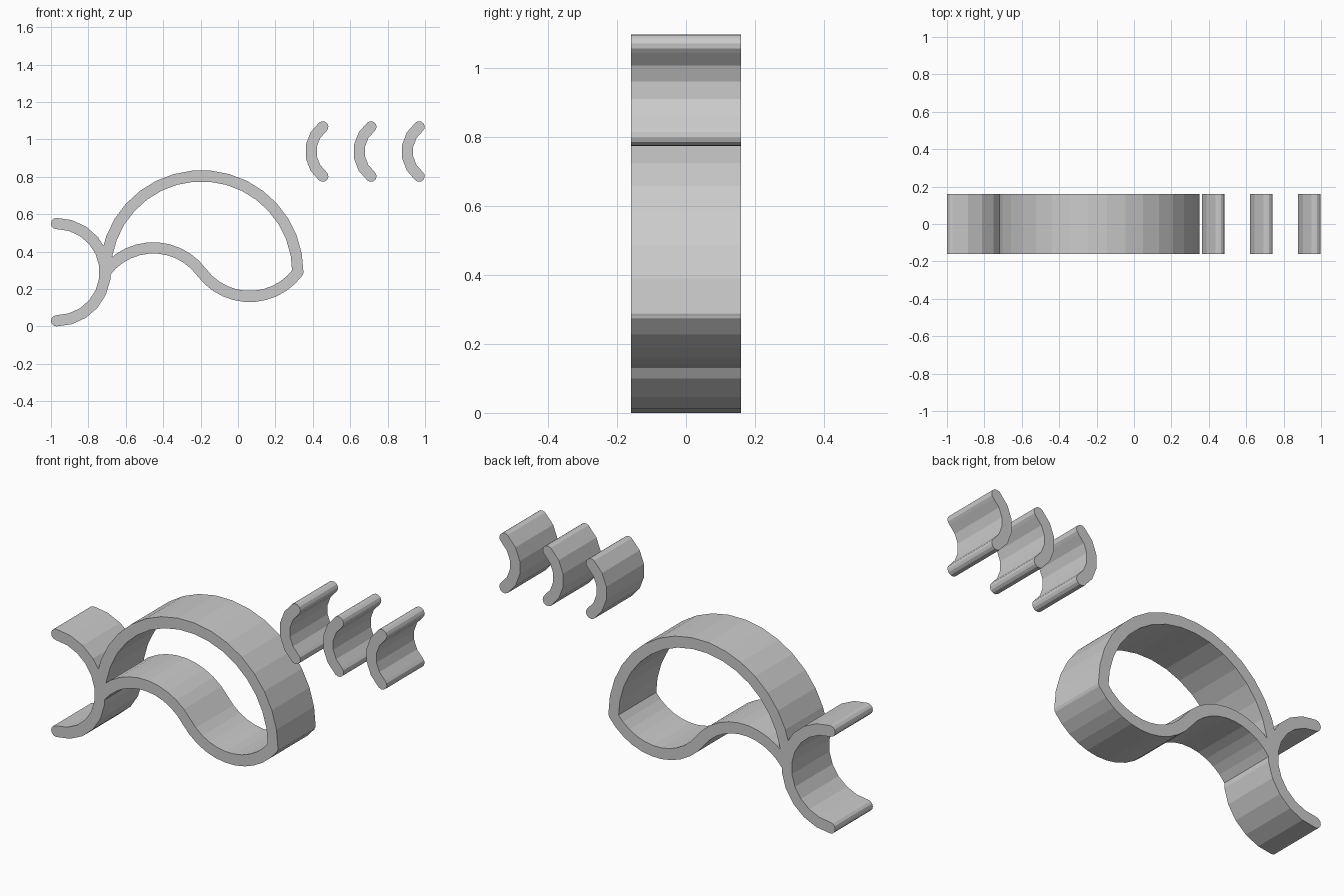
import bpy
import bmesh
from math import sin, cos, atan2, pi, radians

HALF_WIDTH = 0.03   # half the wall thickness
DEPTH = 0.16        # half the depth along y
CAP_STEPS = 6

default = bpy.data.objects.get("Cube")
if default:
    bpy.data.objects.remove(default, do_unlink=True)

grey = bpy.data.materials.new("light grey")
grey.use_nodes = True
grey.diffuse_color = (0.6, 0.6, 0.6, 1)
grey.node_tree.nodes["Principled BSDF"].inputs["Base Color"].default_value = (0.6, 0.6, 0.6, 1)


def arc(cx, cz, radius, start, end, steps):
    """Points of an arc in x-z, each with the angle of its left-hand normal."""
    points = []
    for i in range(steps + 1):
        a = radians(start + (end - start) * i / steps)
        normal = a if end < start else a + pi
        points.append((cx + radius * cos(a), cz + radius * sin(a), normal))
    return points


def cap(point, turn):
    """Rounded end, swept clockwise from the given side of the strip."""
    x, z, normal = point
    angles = [normal + turn - pi * i / CAP_STEPS for i in range(1, CAP_STEPS)]
    return [(x + HALF_WIDTH * cos(a), z + HALF_WIDTH * sin(a)) for a in angles]


def strip(name, path, cap_start=True, cap_end=True):
    """Thicken a path into a band and extrude it through the depth."""
    def side(sign):
        return [(x + sign * HALF_WIDTH * cos(n), z + sign * HALF_WIDTH * sin(n))
                for x, z, n in path]
    outline = side(1)
    if cap_end:
        outline += cap(path[-1], 0)
    outline += side(-1)[::-1]
    if cap_start:
        outline += cap(path[0], pi)

    bm = bmesh.new()
    face = bm.faces.new([bm.verts.new((x, -DEPTH, z)) for x, z in outline])
    grown = bmesh.ops.extrude_face_region(bm, geom=[face])
    moved = [v for v in grown["geom"] if isinstance(v, bmesh.types.BMVert)]
    bmesh.ops.translate(bm, verts=moved, vec=(0, 2 * DEPTH, 0))
    bmesh.ops.recalc_face_normals(bm, faces=bm.faces)
    mesh = bpy.data.meshes.new(name)
    bm.to_mesh(mesh)
    bm.free()
    mesh.materials.append(grey)
    obj = bpy.data.objects.new(name, mesh)
    bpy.context.collection.objects.link(obj)
    return obj


def join_solid(base, other):
    """Merge another solid into the base."""
    mod = base.modifiers.new("union", "BOOLEAN")
    mod.operation = "UNION"
    mod.solver = "EXACT"
    mod.object = other
    bpy.context.view_layer.objects.active = base
    bpy.ops.object.modifier_apply(modifier=mod.name)
    bpy.data.objects.remove(other, do_unlink=True)


# Main body: open half ring, dome and wave, merged into one solid
LEVEL = 0.29
body = strip("ring_dome_and_wave", arc(-0.97, LEVEL, 0.26, 90, -90, 11))
dome = strip("dome", arc(-0.195, LEVEL, 0.515, 180, 0, 17), cap_start=False)
SWING = 53.6
crest = arc(-0.4525, LEVEL - 0.19, 0.32, 90 + SWING, 90 - SWING, 11)
trough = arc(0.0625, LEVEL + 0.19, 0.32, 270 - SWING, 270 + SWING, 11)
wave = strip("wave", crest + trough[1:], cap_start=False)
join_solid(body, dome)
join_solid(body, wave)

# Three small loose clips
for i in range(3):
    strip("small_clip_%d" % (i + 1),
          arc(0.5565 + 0.2575 * i, 0.935, 0.1675, 180 - 52, 180 + 52, 5))
